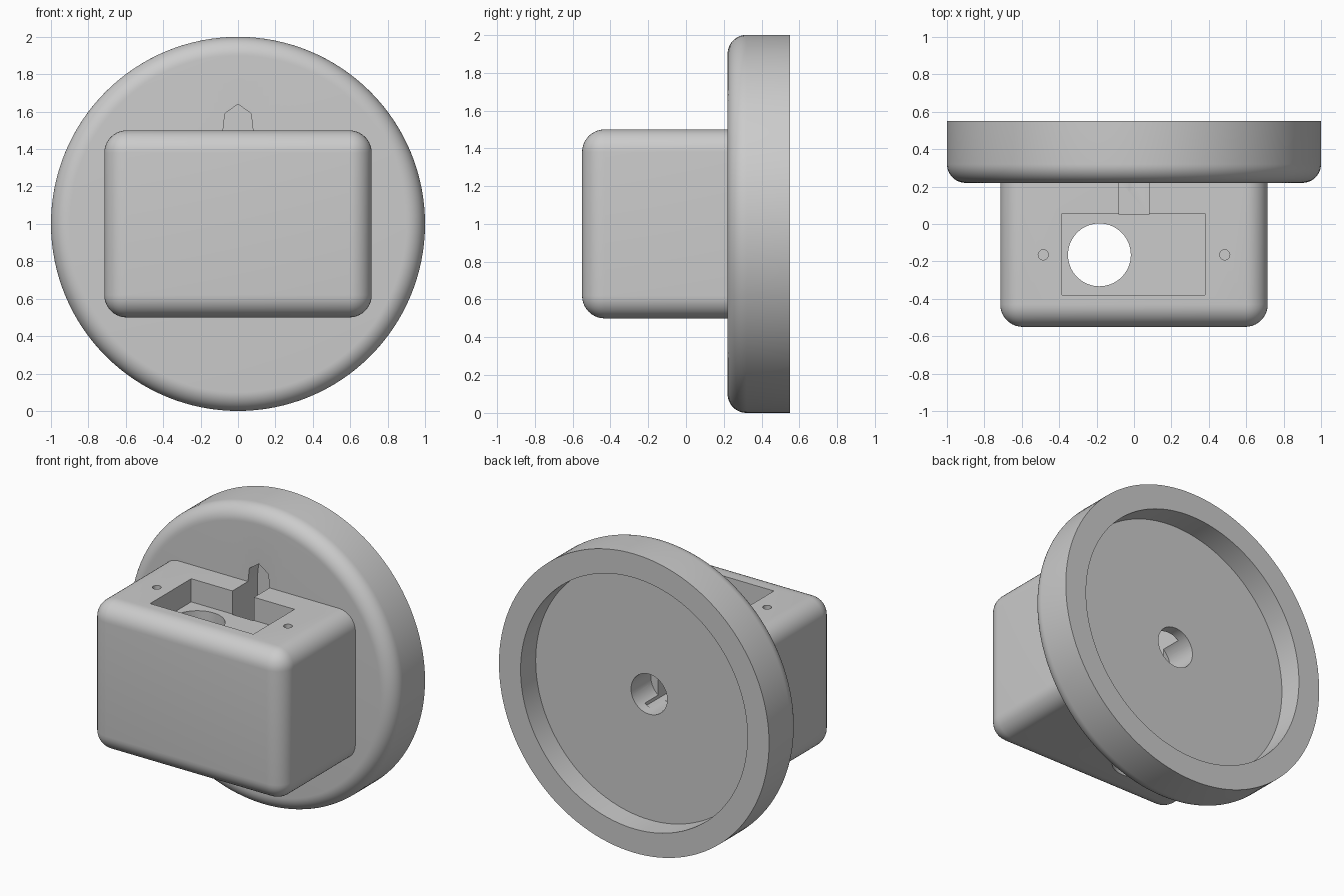
import bpy, bmesh, math
from mathutils import Matrix, Vector

if "Cube" in bpy.data.objects:
    bpy.data.objects.remove(bpy.data.objects["Cube"], do_unlink=True)

grey = bpy.data.materials.new("plain_grey")
grey.use_nodes = True
grey.diffuse_color = (0.6, 0.6, 0.6, 1)
grey.node_tree.nodes["Principled BSDF"].inputs["Base Color"].default_value = (0.6, 0.6, 0.6, 1)


def make_object(name, bm):
    bmesh.ops.recalc_face_normals(bm, faces=bm.faces)
    mesh = bpy.data.meshes.new(name)
    bm.to_mesh(mesh)
    bm.free()
    mesh.materials.append(grey)
    obj = bpy.data.objects.new(name, mesh)
    bpy.context.collection.objects.link(obj)
    return obj


def block(bm, low, high):
    low, high = Vector(low), Vector(high)
    size = high - low
    matrix = Matrix.Translation((low + high) / 2) @ Matrix.Diagonal((*size, 1))
    bmesh.ops.create_cube(bm, size=1, matrix=matrix)


def block_cutter(name, low, high):
    bm = bmesh.new()
    block(bm, low, high)
    return make_object(name, bm)


def round_cutter(name, centre, radius, length, axis="Z"):
    bm = bmesh.new()
    matrix = Matrix.Translation(centre)
    if axis == "Y":
        matrix = matrix @ Matrix.Rotation(math.pi / 2, 4, "X")
    bmesh.ops.create_cone(bm, cap_ends=True, segments=64, radius1=radius,
                          radius2=radius, depth=length, matrix=matrix)
    return make_object(name, bm)


# Round base: lathed profile with a filleted front rim and recessed back
fillet = 0.1
profile = [(0, 0.22)]
for i in range(13):
    a = i / 12 * math.pi / 2
    profile.append((1 - fillet + fillet * math.sin(a), 0.22 + fillet - fillet * math.cos(a)))
profile += [(1, 0.55), (0.84, 0.55), (0.84, 0.39), (0, 0.39)]
bm = bmesh.new()
verts = [bm.verts.new((r, y, 1)) for r, y in profile]
edges = [bm.edges.new(pair) for pair in zip(verts, verts[1:])]
bmesh.ops.spin(bm, geom=verts + edges, cent=(0, 0, 1), axis=(0, 1, 0),
               angle=math.tau, steps=128)
bmesh.ops.remove_doubles(bm, verts=bm.verts, dist=0.0001)
round_base = make_object("round_base", bm)

# Housing: block rounded everywhere except where it meets the base
bm = bmesh.new()
block(bm, (-0.715, -0.55, 0.5), (0.715, 0.23, 1.5))
rounded = [e for e in bm.edges if min(v.co.y for v in e.verts) < 0]
bmesh.ops.bevel(bm, geom=rounded, offset=0.12, segments=10, profile=0.5, affect="EDGES")
housing = make_object("housing", bm)

# Pointed cable channel, running down to the rear hole
bm = bmesh.new()
outline = [(-0.08, 0.87), (0.08, 0.87), (0.08, 1.5), (0.07, 1.59),
           (0, 1.64), (-0.07, 1.59), (-0.08, 1.5)]
face = bm.faces.new([bm.verts.new((x, 0.05, z)) for x, z in outline])
extruded = bmesh.ops.extrude_face_region(bm, geom=[face])["geom"]
bmesh.ops.translate(bm, vec=(0, 0.27, 0),
                    verts=[v for v in extruded if isinstance(v, bmesh.types.BMVert)])
channel = make_object("channel_cutter", bm)

# Remaining openings
rear_hole = round_cutter("rear_hole_cutter", (0, 0.33, 1), 0.134, 0.3, "Y")
pocket = block_cutter("pocket_cutter", (-0.385, -0.38, 1.345), (0.38, 0.055, 1.7))
through_hole = round_cutter("through_hole_cutter", (-0.185, -0.165, 1), 0.168, 1.4)
screw_holes = [round_cutter("screw_hole_cutter", (x, -0.165, 1.5), 0.027, 0.4)
               for x in (-0.485, 0.485)]


def carve(obj, cutters):
    bpy.ops.object.select_all(action="DESELECT")
    obj.select_set(True)
    bpy.context.view_layer.objects.active = obj
    for cutter in cutters:
        mod = obj.modifiers.new("cut", "BOOLEAN")
        mod.operation = "DIFFERENCE"
        mod.solver = "EXACT"
        mod.object = cutter
        bpy.ops.object.modifier_apply(modifier=mod.name)
    bpy.ops.object.shade_smooth_by_angle(angle=math.radians(30))


carve(round_base, [channel, rear_hole])
carve(housing, [pocket, channel, rear_hole, through_hole] + screw_holes)

for cutter in [channel, rear_hole, pocket, through_hole] + screw_holes:
    bpy.data.objects.remove(cutter, do_unlink=True)
